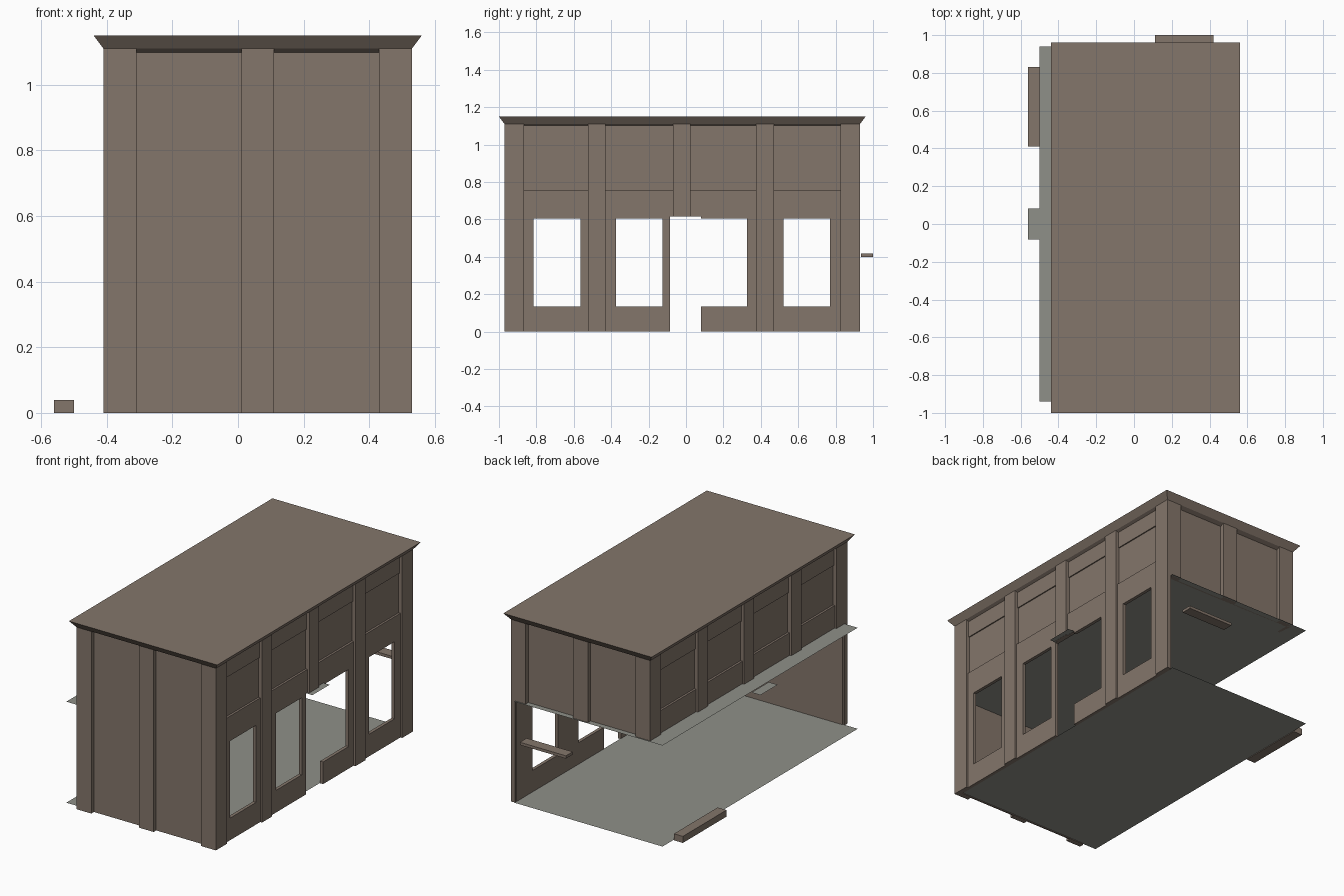
import bpy, bmesh

if "Cube" in bpy.data.objects:
    bpy.data.objects.remove(bpy.data.objects["Cube"])

CX, CY, HX, HY = 0.06, -0.02, 0.47, 0.95   # wall centre and half sizes
MID, EAVE = 0.62, 1.11


def material(name, rgb):
    m = bpy.data.materials.new(name)
    m.diffuse_color = (*rgb, 1)
    m.use_nodes = True
    m.node_tree.nodes["Principled BSDF"].inputs["Base Color"].default_value = m.diffuse_color
    return m


brown = material("brown_masonry", (0.23, 0.18, 0.145))
grey = material("grey_concrete", (0.275, 0.28, 0.25))


def finish(name, bm, mat):
    me = bpy.data.meshes.new(name)
    bmesh.ops.recalc_face_normals(bm, faces=bm.faces)
    bm.to_mesh(me)
    bm.free()
    me.materials.append(mat)
    ob = bpy.data.objects.new(name, me)
    bpy.context.collection.objects.link(ob)
    return ob


def box(name, x, y, z, mat=brown):
    bm = bmesh.new()
    bmesh.ops.create_cube(bm, size=1)
    for v in bm.verts:
        v.co = [(a + b) / 2 + c * abs(b - a) for (a, b), c in zip((x, y, z), v.co)]
    return finish(name, bm, mat)


def sheet(name, x, y, z, mat=grey):
    bm = bmesh.new()
    bm.faces.new([bm.verts.new(p) for p in
                  ((x[0], y[0], z), (x[1], y[0], z), (x[1], y[1], z), (x[0], y[1], z))])
    bm.normal_update()
    return finish(name, bm, mat)


def side_box(side, name, u, d, z):
    """Box on one wall: u runs along the wall, d is depth in from its face."""
    sign = 1 if side in ("right", "back") else -1
    if side in ("right", "left"):
        x = [CX + sign * (HX - k) for k in d]
        return box(f"{side}_{name}", x, u, z)
    y = [CY + sign * (HY - k) for k in d]
    return box(f"{side}_{name}", u, y, z)


def pierced_panel(name, us, zs, is_hole, x, depth):
    """Wall panel with openings, thickened inward."""
    bm = bmesh.new()
    grid = {(u, z): bm.verts.new((x, u, z)) for u in us for z in zs}
    for a, b in zip(us, us[1:]):
        for c, d in zip(zs, zs[1:]):
            if not is_hole((a + b) / 2, (c + d) / 2):
                bm.faces.new([grid[a, c], grid[b, c], grid[b, d], grid[a, d]])
    bmesh.ops.delete(bm, geom=[v for v in bm.verts if not v.link_faces], context='VERTS')
    bmesh.ops.dissolve_limit(bm, angle_limit=0.01, verts=bm.verts, edges=bm.edges)
    ext = bmesh.ops.extrude_face_region(bm, geom=bm.faces[:], use_keep_orig=True)
    for v in ext["geom"]:
        if isinstance(v, bmesh.types.BMVert):
            v.co.x -= depth
    return finish(name, bm, brown)


# Roof with sloping cornice, lofted through three rectangles
bm = bmesh.new()
rings = []
for grow, z in ((0.03, 1.15), (0, EAVE), (-0.025, 1.098)):
    rings.append([bm.verts.new((CX + sx * (HX + grow), CY + sy * (HY + grow), z))
                  for sx, sy in ((-1, -1), (1, -1), (1, 1), (-1, 1))])
bm.faces.new(rings[0])
for a, b in zip(rings, rings[1:]):
    for i in range(4):
        j = (i + 1) % 4
        bm.faces.new([a[i], a[j], b[j], b[i]])
finish("roof_cornice", bm, brown)

# Pilasters on every wall; left and back exist only on the upper floor
long_posts = [(-0.97, -0.865), (-0.525, -0.43), (-0.07, 0.025), (0.375, 0.47), (0.825, 0.93)]
short_posts = [(-0.41, -0.31), (0.01, 0.11), (0.43, 0.53)]
for side in ("front", "back", "left", "right"):
    posts = long_posts if side in ("left", "right") else short_posts
    base = MID if side in ("left", "back") else 0
    for i, u in enumerate(posts):
        bottom = 0.615 if side == "right" and i == 2 else base
        side_box(side, f"pilaster_{i + 1}", u, (0, 0.028), (bottom, EAVE))

# Plain short walls
side_box("front", "wall", (-0.40, 0.52), (0.025, 0.035), (0, 1.1))
side_box("back", "wall", (-0.40, 0.52), (0.025, 0.035), (MID, 1.1))

# Long walls: recessed panel between a lower wall and a top band
for side in ("left", "right"):
    side_box(side, "recessed_panel", (-0.96, 0.92), (0.025, 0.035), (0.75, 1.01))
    side_box(side, "top_band", (-0.96, 0.92), (0.018, 0.035), (1.0, 1.103))
side_box("left", "lower_band", (-0.96, 0.92), (0.012, 0.035), (MID, 0.757))

# Ground floor windows and doorway
windows = [(-0.815, -0.565), (-0.375, -0.125), (0.08, 0.325), (0.52, 0.77)]
door = (-0.085, 0.08)


def opening(u, z):
    return ((door[0] < u < door[1] and z < 0.615) or
            (0.135 < z < 0.605 and any(a < u < b for a, b in windows)))


cuts = sorted({-0.96, 0.92, *door, *(k for w in windows for k in w)})
pierced_panel("right_window_wall", cuts, [0, 0.135, 0.605, 0.615, 0.757],
              opening, CX + HX - 0.012, 0.02)

# Floors and door canopies
sheet("ground_floor", (-0.5, 0.5), (-0.94, 0.94), 0.004)
sheet("upper_floor", (-0.5, 0.5), (-0.94, 0.94), MID)
for label, sign in (("left", -1), ("right", 1)):
    sheet(f"{label}_door_canopy", sorted((sign * 0.5, sign * 0.56)), (-0.083, 0.083), 0.616)

# Loose sills
box("left_sill", (-0.56, -0.5), (0.41, 0.83), (0, 0.04))
box("back_sill", (0.11, 0.42), (0.935, 1.0), (0.4, 0.417))
